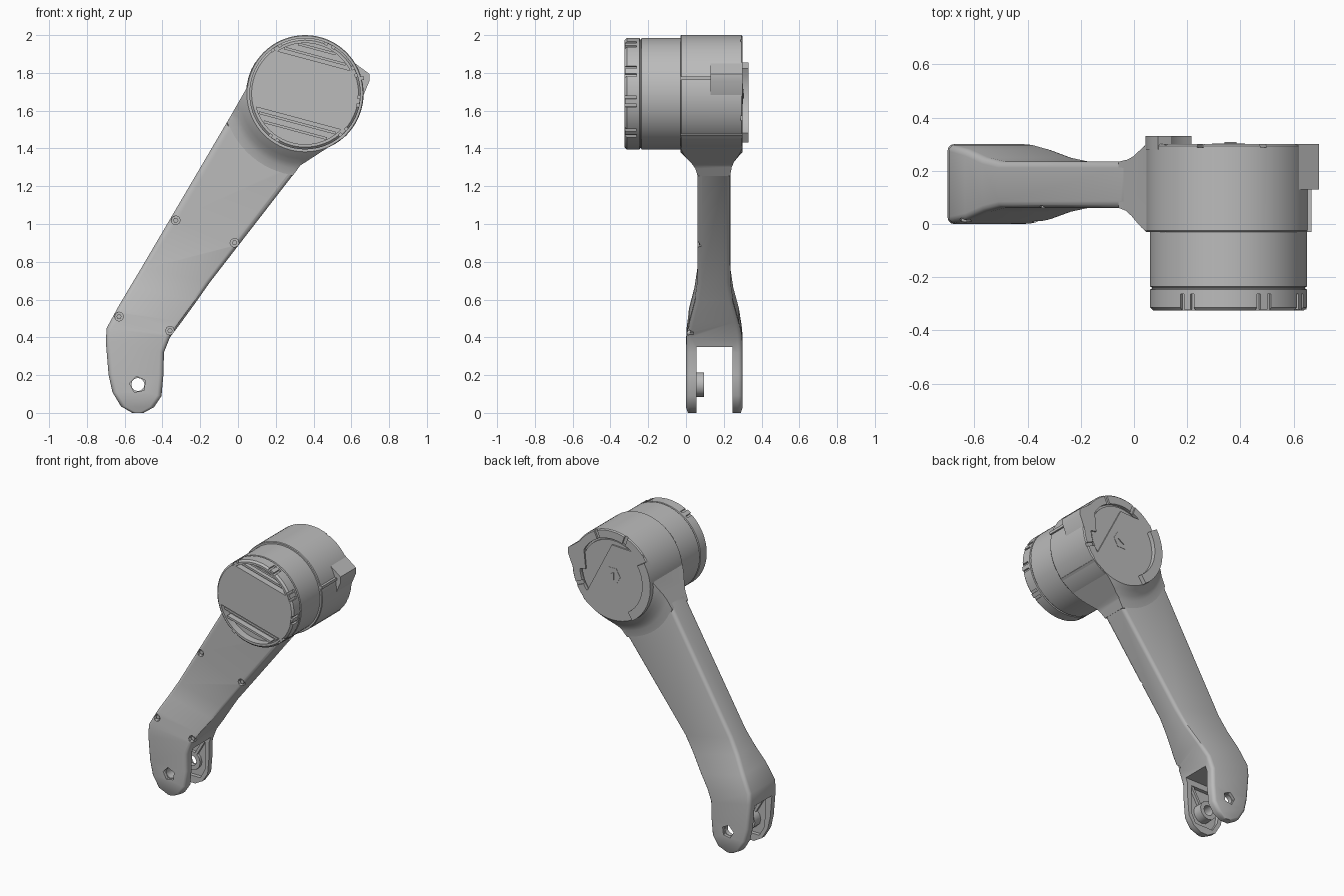
import bpy, bmesh, math
from mathutils import Matrix, Vector

if "Cube" in bpy.data.objects:
    bpy.data.objects.remove(bpy.data.objects["Cube"], do_unlink=True)

grey = bpy.data.materials.new("machined grey")
grey.use_nodes = True
grey.diffuse_color = (0.5, 0.5, 0.5, 1)
grey.node_tree.nodes["Principled BSDF"].inputs["Base Color"].default_value = (0.5, 0.5, 0.5, 1)

CX, CZ = 0.355, 1.69      # hip axis
KX, KZ = -0.53, 0.15      # knee axis
TILT = math.radians(-15)


def loft(name, rings, closed=False):
    """Skin a list of equal-length rings; cap the ends unless closed."""
    bm = bmesh.new()
    loops = [[bm.verts.new(p) for p in ring] for ring in rings]
    n = len(loops[0])
    pairs = list(zip(loops, loops[1:]))
    if closed:
        pairs.append((loops[-1], loops[0]))
    else:
        bm.faces.new(loops[0])
        bm.faces.new(loops[-1])
    for a, b in pairs:
        for i in range(n):
            j = (i + 1) % n
            bm.faces.new((a[i], a[j], b[j], b[i]))
    bmesh.ops.recalc_face_normals(bm, faces=bm.faces)
    me = bpy.data.meshes.new(name)
    bm.to_mesh(me)
    bm.free()
    me.materials.append(grey)
    ob = bpy.data.objects.new(name, me)
    bpy.context.collection.objects.link(ob)
    return ob


def prism(name, pts, y0, y1):
    return loft(name, [[(x, y, z) for x, z in pts] for y in (y0, y1)])


def circle(r, x, z, n=72, start=0.0):
    return [(x + r * math.cos(start + math.tau * i / n),
             z + r * math.sin(start + math.tau * i / n)) for i in range(n)]


def turned(name, profile, n=72):
    """Round part on the hip axis from (radius, y) pairs."""
    return loft(name, [[(x, y, z) for x, z in circle(r, CX, CZ, n)] for r, y in profile])


def bar(x, z, w, h, angle):
    """Rotated rectangle outline."""
    c, s = math.cos(angle), math.sin(angle)
    return [(x + u * c - v * s, z + u * s + v * c)
            for u, v in ((-w / 2, -h / 2), (w / 2, -h / 2), (w / 2, h / 2), (-w / 2, h / 2))]


def polar(r, deg):
    a = math.radians(deg)
    return CX + r * math.cos(a), CZ + r * math.sin(a)


def boolean(ob, tool, op="DIFFERENCE"):
    m = ob.modifiers.new("cut", "BOOLEAN")
    m.operation, m.object, m.solver = op, tool, "EXACT"
    bpy.context.view_layer.objects.active = ob
    bpy.ops.object.modifier_apply(modifier=m.name)
    bpy.data.objects.remove(tool, do_unlink=True)


# Arm: rounded sections from knee to hip (left point, right point, y range)
stations = [
    ((-0.56, 0.0), (-0.50, 0.0), 0.01, 0.29),
    ((-0.62, 0.035), (-0.445, 0.03), 0, 0.3),
    ((-0.665, 0.11), (-0.405, 0.09), 0, 0.3),
    ((-0.685, 0.2), (-0.395, 0.2), 0, 0.3),
    ((-0.70, 0.38), (-0.392, 0.32), 0, 0.3),
    ((-0.695, 0.45), (-0.36, 0.40), 0.003, 0.297),
    ((-0.635, 0.56), (-0.30, 0.48), 0.016, 0.28),
    ((-0.57, 0.67), (-0.22, 0.59), 0.045, 0.25),
    ((-0.51, 0.77), (-0.15, 0.69), 0.06, 0.235),
    ((-0.04, 1.57), (0.33, 1.31), 0.06, 0.235),
    ((0.06, 1.74), (0.56, 1.46), 0.06, 0.235),
    ((0.14, 1.82), (0.60, 1.55), 0.06, 0.235)]


def section(left, right, y0, y1):
    l, r = Vector((left[0], 0, left[1])), Vector((right[0], 0, right[1]))
    d = (r - l).normalized()
    w, c = (r - l).length, 0.024
    pts = []
    for cu, cy, q in ((w - c, y1 - c, 0), (c, y1 - c, 1), (c, y0 + c, 2), (w - c, y0 + c, 3)):
        for k in range(4):
            a = math.pi / 2 * (q + k / 3)
            p = l + d * (cu + c * math.cos(a))
            pts.append((p.x, cy + c * math.sin(a), p.z))
    return pts


arm = loft("arm", [section(*s) for s in stations])
# Fork slot, inner pockets and knee pin holes
boolean(arm, prism("slot", [(-1, -0.2), (-0.2, -0.2), (-0.2, 0.35), (-1, 0.35)], 0.055, 0.245))
boolean(arm, prism("pocket", [(-0.6, 0.05), (-0.46, 0.05), (-0.425, 0.12), (-0.425, 0.31),
                              (-0.65, 0.31), (-0.64, 0.12)], 0.03, 0.27))
boolean(arm, prism("pin_hole", circle(0.045, KX, KZ, 5, 0.5), -0.1, 0.4))

# Knee bosses and stiffening ribs inside the fork
for side, (y0, y1, rib) in {"front": (0.02, 0.095, 0.05), "back": (0.25, 0.28, 0.25)}.items():
    inner, outer = circle(0.065, KX, KZ, 12), circle(0.035, KX, KZ, 12)
    loft(side + "_knee_boss", [[(x, y, z) for x, z in ring] for ring, y in
         ((inner, y0), (inner, y1), (outer, y1), (outer, y0))], closed=True)
    for i, ang in enumerate((60, 120)):
        a = math.radians(ang)
        prism(f"{side}_fork_rib_{i}", bar(KX + 0.12 * math.cos(a), KZ + 0.12 * math.sin(a), 0.13, 0.018, a),
              min(rib, 0.265) - 0.025 * (side == "front"), rib + 0.02 * (side == "back"))

# Flare blending the arm into the hip housing
flare = turned("arm_flare", [(0.308, -0.03), (0.325, -0.015), (0.345, 0.005), (0.37, 0.03), (0.40, 0.05),
                             (0.44, 0.061), (0.44, 0.234), (0.39, 0.242), (0.36, 0.255),
                             (0.33, 0.28), (0.308, 0.30)])
boolean(flare, prism("flare_bounds", [(-0.30, 1.12), (0.20, 1.135), (0.33, 1.31), (0.58, 1.472), (0.36, 1.9),
                                      (0.12, 1.89), (0.06, 1.745), (-0.04, 1.57)], -0.2, 0.5), "INTERSECT")

# Hip housing with a stepped back face
housing = turned("hip_housing", [(0.29, -0.03), (0.306, -0.03), (0.31, -0.025), (0.31, 0.293), (0.303, 0.30),
                                 (0.25, 0.30), (0.25, 0.28), (0.238, 0.28), (0.238, 0.29), (0.05, 0.29)])
for deg in range(20, 380, 45):
    x, z = polar(0.28, deg)
    boolean(housing, prism("ring_notch", bar(x, z, 0.08, 0.025, math.radians(deg)), 0.288, 0.4))
prism("hip_hub", circle(0.062, CX, CZ, 6), 0.28, 0.302)
prism("hip_hub_pin", circle(0.03, CX, CZ, 3), 0.29, 0.308)

# Raised stop on the back ring
arc = range(148, 237, 8)
prism("back_stop", [polar(0.312, d) for d in arc] + [polar(0.25, d) for d in reversed(arc)], 0.28, 0.33)

# Side lug and seam rib
prism("side_lug", [(0.58, 1.88), (0.695, 1.795), (0.695, 1.755), (0.655, 1.66), (0.56, 1.68)], 0.13, 0.30)
prism("seam_rib", [(0.6, 1.763), (0.667, 1.763), (0.667, 1.782), (0.6, 1.782)], -0.03, 0.15)

# Motor can
motor = turned("motor_can", [(0.283, -0.325), (0.295, -0.313), (0.295, -0.246), (0.288, -0.243),
                             (0.288, -0.238), (0.295, -0.235), (0.295, 0.0)])
# Recessed vents either side of the tilted centre plate
for edge, sign in ((0.18, 1), (0.135, -1)):
    half = math.acos(edge / 0.268)
    mid = TILT + sign * math.pi / 2
    seg = [polar(0.268, math.degrees(mid - half + 2 * half * i / 20)) for i in range(21)]
    boolean(motor, prism("vent", seg, -0.4, -0.275))
    for i, off in enumerate((0.025, 0.065)):
        d = edge + off
        w = 2 * math.sqrt(0.268 ** 2 - d * d) - 0.01
        prism(f"vent_fin_{sign}_{i}", bar(CX + d * math.cos(mid), CZ + d * math.sin(mid), w, 0.014, TILT),
              -0.305 - 0.01 * i, -0.27)
# Rim clip notches
for deg in (63, 24, -8, -45, 122, 235):
    x, z = polar(0.297, deg)
    boolean(motor, prism("clip_notch", bar(x, z, 0.035, 0.06, math.radians(deg)), -0.4, -0.262))
    x, z = polar(0.283, deg)
    prism("rim_clip", bar(x, z, 0.02, 0.028, math.radians(deg)), -0.322, -0.25)

# Screws along the arm edges
for i, (x, z, y) in enumerate(((-0.035, 1.535, 0.06), (0.305, 1.31, 0.055), (-0.33, 1.02, 0.06),
                               (-0.018, 0.90, 0.06), (-0.63, 0.51, 0.012), (-0.36, 0.435, 0.01))):
    boolean(arm, prism("screw_hole", circle(0.024, x, z, 8), y - 0.08, y + 0.03))
    prism(f"arm_screw_{i}", circle(0.014, x, z, 6), y + 0.01, y + 0.04)

# Smooth shading with crisp edges
bpy.ops.object.select_all(action="DESELECT")
for ob in bpy.context.scene.objects:
    if ob.type == "MESH" and grey.name in ob.data.materials:
        ob.select_set(True)
        bpy.context.view_layer.objects.active = ob
bpy.ops.object.shade_smooth_by_angle(angle=math.radians(32))
